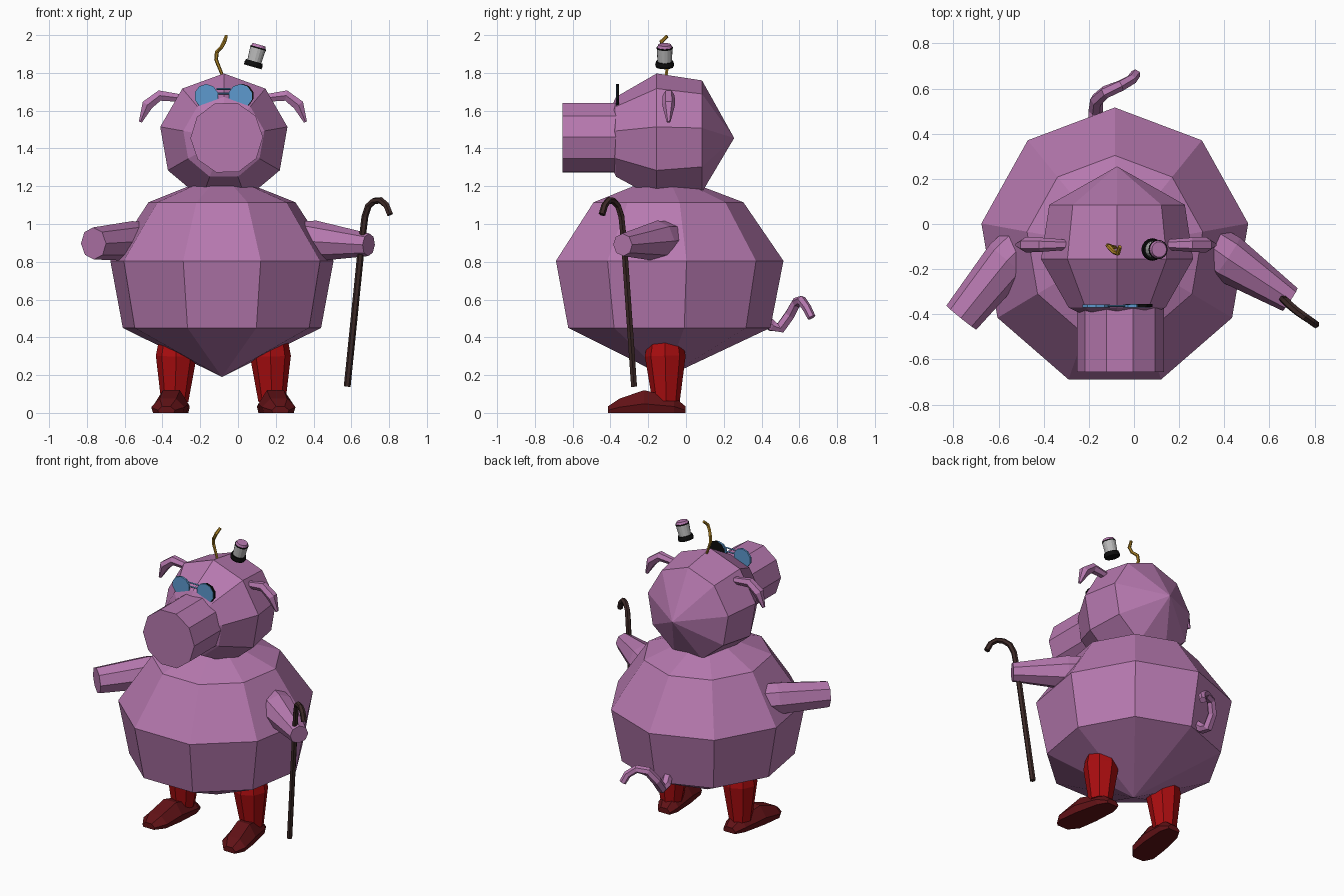
import bpy, bmesh, math
from mathutils import Vector, Matrix

if "Cube" in bpy.data.objects:
    bpy.data.objects.remove(bpy.data.objects["Cube"])


def material(name, r, g, b):
    m = bpy.data.materials.new(name)
    m.diffuse_color = (r, g, b, 1)
    m.use_nodes = True
    m.node_tree.nodes["Principled BSDF"].inputs["Base Color"].default_value = m.diffuse_color
    return m


PINK = material("pink skin", 0.47, 0.19, 0.43)
RED = material("red trousers", 0.40, 0.004, 0.005)
MAROON = material("maroon shoes", 0.12, 0.006, 0.008)
BROWN = material("dark brown wood", 0.045, 0.022, 0.02)
GOLD = material("gold hair", 0.42, 0.23, 0.02)
BLUE = material("blue lens", 0.11, 0.32, 0.62)
BLACK = material("black", 0.004, 0.004, 0.004)
GREY = material("light grey", 0.5, 0.5, 0.5)


def skin(name, rings, mat):
    """Join rings of points (single points make poles) into a closed flat-faced mesh."""
    bm = bmesh.new()
    vr = [[bm.verts.new(p) for p in ring] for ring in rings]
    for a, b in zip(vr, vr[1:]):
        n = max(len(a), len(b))
        for i in range(n):
            j = (i + 1) % n
            quad = [a[i % len(a)], a[j % len(a)], b[j % len(b)], b[i % len(b)]]
            bm.faces.new(list(dict.fromkeys(quad)))
    for end in (vr[0], vr[-1]):
        if len(end) > 2:
            bm.faces.new(end)
    bmesh.ops.recalc_face_normals(bm, faces=bm.faces[:])
    me = bpy.data.meshes.new(name)
    bm.to_mesh(me)
    bm.free()
    me.materials.append(mat)
    ob = bpy.data.objects.new(name, me)
    bpy.context.collection.objects.link(ob)
    return ob


def lathe(name, origin, rot, profile, sides, mat, start=90, sx=1, sy=1):
    """Spin (radius, height) pairs about local z."""
    M = Matrix.Translation(origin) @ rot.to_4x4()
    rings = []
    for r, h in profile:
        if r == 0:
            rings.append([M @ Vector((0, 0, h))])
        else:
            angles = [math.radians(start + 360 * i / sides) for i in range(sides)]
            rings.append([M @ Vector((r * sx * math.cos(a), r * sy * math.sin(a), h)) for a in angles])
    return skin(name, rings, mat)


def tube(name, path, radii, sides, mat):
    """Sweep a polygon along a path with a radius for each point."""
    pts = [Vector(p) for p in path]
    if not isinstance(radii, (list, tuple)):
        radii = [radii] * len(pts)
    rings, u = [], None
    for i, p in enumerate(pts):
        t = (pts[min(i + 1, len(pts) - 1)] - pts[max(i - 1, 0)]).normalized()
        if u is None:
            u = t.cross(Vector((0, 0, 1)) if abs(t.z) < 0.9 else Vector((0, 1, 0)))
        u = (u - t * u.dot(t)).normalized()
        v = t.cross(u)
        rings.append([p + radii[i] * (math.cos(a) * u + math.sin(a) * v)
                      for a in (2 * math.pi * k / sides for k in range(sides))])
    return skin(name, rings, mat)


UP = Matrix.Identity(3)
FRONT = Matrix.Rotation(math.radians(90), 3, 'X')   # local z -> -y, local y -> z

# Egg-shaped body and head, both nine-sided
lathe("body", (-0.085, -0.105, 0), UP,
      [(0, 0.19), (0.533, 0.45), (0.6, 0.805), (0.395, 1.115), (0, 1.27)], 9, PINK, sy=1.035)
lathe("head", (-0.075, 0, 1.455), FRONT,
      [(0, -0.255), (0.305, -0.085), (0.342, 0.155), (0.218, 0.37), (0, 0.475)], 9, PINK)
lathe("snout", (-0.06, 0, 1.457), FRONT, [(0.192, 0.30), (0.192, 0.655)], 10, PINK, start=1)

# Drooping ears, mirrored about the head
for side, s in (("left", -1), ("right", 1)):
    tube(side + "_ear", [(-0.08 + s * x, -0.092, z) for x, z in
                         ((0.21, 1.665), (0.335, 1.68), (0.40, 1.63), (0.437, 1.54))],
         [0.022, 0.032, 0.034, 0.01], 6, PINK)

# Arms
tube("left_arm", [(-0.46, -0.06, 0.91), (-0.56, -0.16, 0.91), (-0.765, -0.415, 0.897)],
     [0.1, 0.105, 0.085], 8, PINK)
tube("right_arm", [(0.34, -0.1, 0.915), (0.41, -0.15, 0.91), (0.692, -0.335, 0.89)],
     [0.1, 0.108, 0.06], 8, PINK)

# Curly tail
tube("tail", [(-0.15, 0.40, 0.51), (-0.168, 0.455, 0.46), (-0.17, 0.50, 0.45), (-0.165, 0.55, 0.52),
              (-0.125, 0.585, 0.585), (-0.06, 0.612, 0.595), (-0.01, 0.64, 0.555), (0.008, 0.665, 0.505)],
     [0.03, 0.032, 0.032, 0.03, 0.028, 0.026, 0.024, 0.022], 6, PINK)

# Legs and splayed shoes
for side, s, x in (("left", -1, -0.327), ("right", 1, 0.172)):
    tube(side + "_leg", [(x, -0.11, 0.37), (x, -0.11, 0.30), (x - s * -0.008, -0.105, 0.06)],
         [0.095, 0.108, 0.072], 8, RED)
    rings = []
    for d, w, h in ((0, 0.045, 0.035), (0.06, 0.075, 0.085), (0.22, 0.09, 0.12),
                    (0.35, 0.088, 0.075), (0.41, 0.045, 0.035)):
        cx, cy = x - s * 0.005 + s * 0.14 * d, -0.003 - d
        rings.append([(cx + w * k, cy, h * e) for k, e in
                      ((-0.9, 0), (-1, 0.4), (-0.5, 1), (0.5, 1), (1, 0.4), (0.9, 0))])
    skin(side + "_shoe", rings, MAROON)

# Walking cane with a hooked handle
tube("cane", [(0.578, -0.275, 0.14), (0.655, -0.328, 0.90), (0.672, -0.342, 1.04), (0.69, -0.36, 1.095),
              (0.72, -0.385, 1.122), (0.755, -0.41, 1.125), (0.785, -0.43, 1.10), (0.805, -0.445, 1.05)],
     0.018, 6, BROWN)

# Coiled hair
tube("hair", [(-0.08, -0.105, 1.78), (-0.1, -0.1, 1.83), (-0.116, -0.095, 1.87), (-0.112, -0.1, 1.91),
              (-0.088, -0.125, 1.935), (-0.072, -0.13, 1.965), (-0.062, -0.1, 1.995)],
     [0.008, 0.009, 0.01, 0.011, 0.01, 0.011, 0.009], 6, GOLD)

# Spectacles: two lenses, a bridge and a dark rim on one side
for side, x in (("left", -0.168), ("right", 0.012)):
    lathe(side + "_lens", (x, 0, 1.677), FRONT, [(0.064, 0.357), (0.064, 0.37)], 10, BLUE)
lathe("right_rim", (0.022, 0, 1.68), FRONT, [(0.062, 0.355), (0.062, 0.367)], 10, BLACK)
for z in (1.69, 1.715):
    tube("bridge", [(-0.115, -0.363, z), (-0.04, -0.363, z)], 0.005, 4, BLUE)

# Small tilted hat: dark brim and rims, grey crown, pink top
TILT = Matrix.Rotation(math.radians(16), 3, 'Y')
for name, prof, mat in (("hat_brim", [(0.047, 0), (0.05, 0.012), (0.046, 0.03)], BLACK),
                        ("hat_crown", [(0.038, 0.03), (0.042, 0.1)], GREY),
                        ("hat_rim", [(0.043, 0.1), (0.043, 0.108)], BLACK),
                        ("hat_top", [(0.04, 0.108), (0.034, 0.122)], PINK)):
    lathe(name, (0.078, -0.113, 1.832), TILT, prof, 16, mat)
